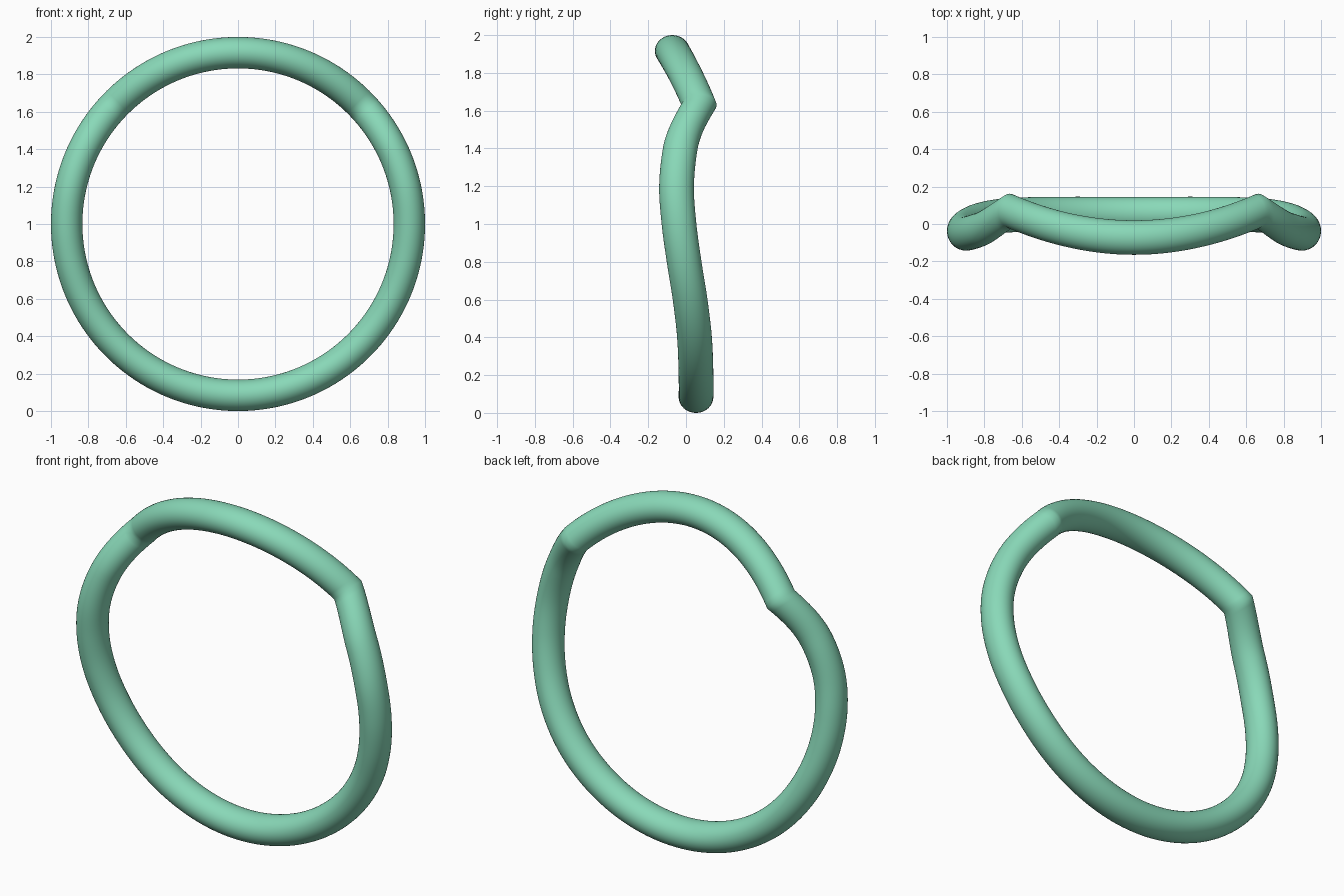
import bpy, bmesh, math

if "Cube" in bpy.data.objects:
    bpy.data.objects.remove(bpy.data.objects["Cube"])

R, RADIAL, DEPTH = 0.916, 0.084, 0.092   # ring radius, tube half sizes
KINK = 46.5                               # kink angle from the top, degrees
TOP_Y = -0.0725
# angle from the top -> y offset along the side and bottom of the ring
SIDE = [(KINK, 0.07), (57, 0.0), (64, -0.03), (77.4, -0.05), (90, -0.037),
        (102.6, -0.01), (116, 0.022), (131, 0.045), (151, 0.053), (180, 0.053)]


def tangent(i):
    if i == len(SIDE) - 1:
        return 0.0
    a, b = SIDE[max(i - 1, 0)], SIDE[i + 1]
    return (b[1] - a[1]) / (b[0] - a[0])


def offset(deg):
    # bowed front arch
    if deg <= KINK:
        s = math.sin(math.radians(deg)) / math.sin(math.radians(KINK))
        return TOP_Y + (SIDE[0][1] - TOP_Y) * s * s
    # smooth wave down the side
    for i in range(len(SIDE) - 1):
        (a, ya), (b, yb) = SIDE[i], SIDE[i + 1]
        if deg <= b + 1e-6:
            h, t = b - a, (deg - a) / (b - a)
            return (ya * (2*t**3 - 3*t*t + 1) + yb * (3*t*t - 2*t**3)
                    + h * tangent(i) * (t**3 - 2*t*t + t)
                    + h * tangent(i + 1) * (t**3 - t*t))


# stations around the ring, with one exactly on each kink
half = [KINK * i / 24 for i in range(24)] + \
       [KINK + (180 - KINK) * i / 64 for i in range(65)]
angles = half + [-a for a in reversed(half[1:-1])]

# sweep the tube section around the ring
bm = bmesh.new()
N = 40
rings = []
for deg in angles:
    a, y = math.radians(deg), offset(abs(deg))
    ring = []
    for k in range(N):
        p = 2 * math.pi * k / N
        r = R + RADIAL * math.cos(p)
        ring.append(bm.verts.new((r * math.sin(a), y + DEPTH * math.sin(p),
                                  1 + r * math.cos(a))))
    rings.append(ring)
for i, ring in enumerate(rings):
    nxt = rings[(i + 1) % len(rings)]
    for k in range(N):
        bm.faces.new((ring[k], ring[(k + 1) % N], nxt[(k + 1) % N], nxt[k]))
bmesh.ops.recalc_face_normals(bm, faces=bm.faces)
for f in bm.faces:
    f.smooth = True

mesh = bpy.data.meshes.new("bent_ring")
bm.to_mesh(mesh)
bm.free()
obj = bpy.data.objects.new("bent_ring", mesh)
bpy.context.collection.objects.link(obj)

mat = bpy.data.materials.new("mint_green")
mat.diffuse_color = (0.25, 0.69, 0.48, 1)
mat.use_nodes = True
mat.node_tree.nodes["Principled BSDF"].inputs["Base Color"].default_value = mat.diffuse_color
mesh.materials.append(mat)
